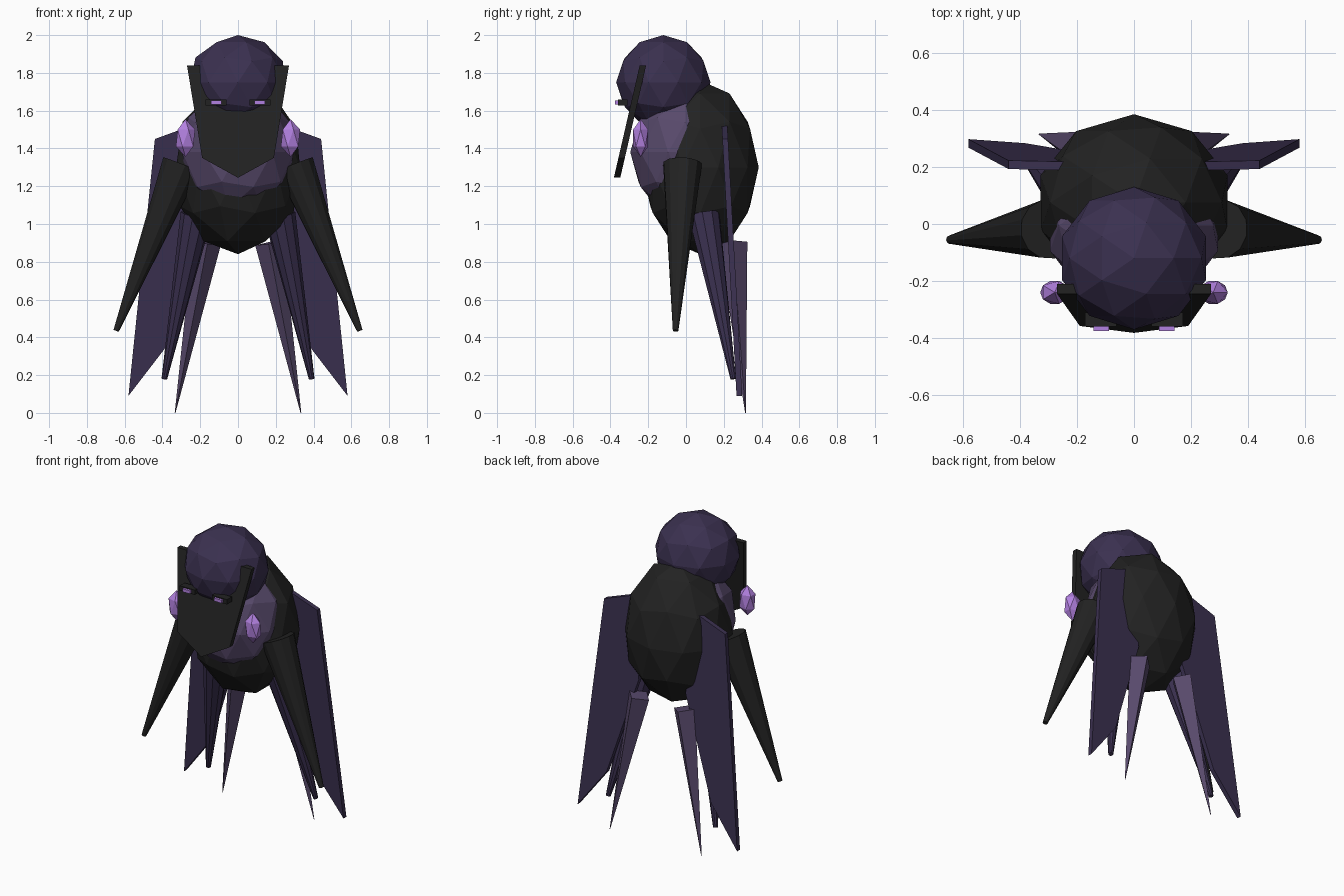
import bpy, bmesh, math
from mathutils import Vector, Matrix

if "Cube" in bpy.data.objects:
    bpy.data.objects.remove(bpy.data.objects["Cube"])


def material(name, rgb):
    m = bpy.data.materials.new(name)
    m.diffuse_color = (*rgb, 1)
    m.use_nodes = True
    m.node_tree.nodes["Principled BSDF"].inputs["Base Color"].default_value = m.diffuse_color
    return m


BLACK = material("charcoal", (0.016, 0.016, 0.016))
DARK = material("dark_purple", (0.043, 0.030, 0.080))
MID = material("dusty_purple", (0.098, 0.068, 0.150))
BRIGHT = material("bright_violet", (0.45, 0.22, 0.75))


def finish(bm, name, mat):
    bmesh.ops.recalc_face_normals(bm, faces=bm.faces)
    me = bpy.data.meshes.new(name)
    bm.to_mesh(me)
    bm.free()
    me.materials.append(mat)
    ob = bpy.data.objects.new(name, me)
    bpy.context.collection.objects.link(ob)
    return ob


def ball(name, mat, loc, radii, sub=2):
    bm = bmesh.new()
    bmesh.ops.create_icosphere(bm, subdivisions=sub, radius=1,
                               matrix=Matrix.Translation(loc) @ Matrix.Diagonal((*radii, 1)))
    return finish(bm, name, mat)


def box(name, mat, loc, size):
    bm = bmesh.new()
    bmesh.ops.create_cube(bm, size=1,
                          matrix=Matrix.Translation(loc) @ Matrix.Diagonal((*size, 1)))
    return finish(bm, name, mat)


def spike(name, mat, base, tip, r1, r2, sides, spin=0):
    """Tapered cone running from base to tip."""
    base, tip = Vector(base), Vector(tip)
    d = tip - base
    bm = bmesh.new()
    bmesh.ops.create_cone(bm, cap_ends=True, segments=sides, radius1=r1, radius2=r2, depth=d.length)
    turn = Vector((0, 0, 1)).rotation_difference(d).to_matrix().to_4x4()
    bm.transform(Matrix.Translation((base + tip) / 2) @ turn @ Matrix.Rotation(spin, 4, 'Z'))
    return finish(bm, name, mat)


def plate(name, mat, outline, y_at, thick):
    """Slab from an x/z outline; y_at gives the depth of its middle at each height."""
    bm = bmesh.new()
    front, back = ([bm.verts.new((x, y_at(z) + s * thick / 2, z)) for x, z in outline]
                   for s in (-1, 1))
    bm.faces.new(front)
    bm.faces.new(back[::-1])
    n = len(outline)
    for i in range(n):
        j = (i + 1) % n
        bm.faces.new((front[i], front[j], back[j], back[i]))
    return finish(bm, name, mat)


# Head, torso shell and chest
ball("head", DARK, (0, -0.12, 1.75), (0.265, 0.25, 0.25))
ball("body", BLACK, (0, 0.075, 1.30), (0.345, 0.31, 0.46))
ball("chest", MID, (0, -0.005, 1.38), (0.31, 0.29, 0.35))

# Tilted face mask, the head bulges through it
half = [(0.27, 1.84), (0.19, 1.35)]
plate("mask", BLACK, half + [(0, 1.245)] + [(-x, z) for x, z in reversed(half)],
      lambda z: -0.228 - (1.84 - z) * 0.23, 0.034)

for s, side in ((1, "right"), (-1, "left")):
    # Eyes with glowing pupils
    box(f"eye_socket_{side}", BLACK, (s * 0.117, -0.335, 1.643), (0.11, 0.05, 0.032))
    box(f"eye_{side}", BRIGHT, (s * 0.115, -0.355, 1.643), (0.055, 0.04, 0.02))
    # Shoulder gems
    ball(f"gem_{side}", BRIGHT, (s * 0.278, -0.24, 1.455), (0.057, 0.047, 0.1), 1)
    # Pointed arms
    spike(f"arm_{side}", BLACK, (s * 0.30, -0.018, 1.315), (s * 0.645, -0.055, 0.435),
          0.105, 0.015, 12)
    # Flat wings
    plate(f"wing_{side}", DARK,
          [(s * x, z) for x, z in
           ((0.58, 0.09), (0.44, 1.45), (0.22, 1.53), (0.17, 1.0), (0.38, 0.35))],
          lambda z: 0.205 + (1.5 - z) * 0.055, 0.03)
    # Legs
    spike(f"leg_{side}", DARK, (s * 0.22, 0.095, 1.05), (s * 0.39, 0.25, 0.18), 0.085, 0.015, 10)
    # Tail feathers
    spike(f"tail_{side}", MID, (s * 0.165, 0.25, 0.90), (s * 0.333, 0.315, 0.0),
          0.075, 0.002, 4, math.pi / 4)
